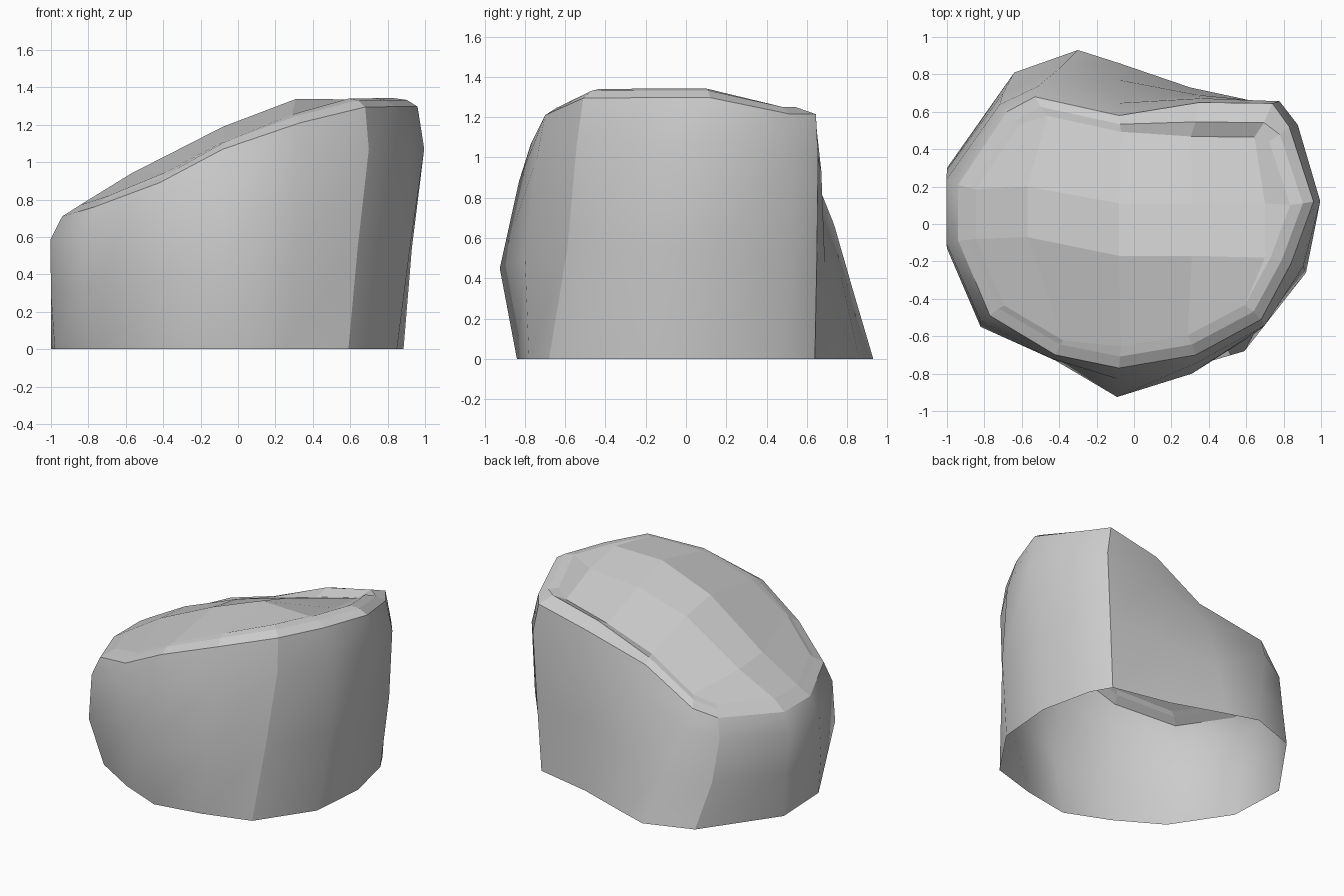
import bpy, bmesh, math
from mathutils import Vector

if "Cube" in bpy.data.objects:
    bpy.data.objects.remove(bpy.data.objects["Cube"])

# Contours, counter-clockwise seen from above, starting at the left side
rim = [(-.94, .21, .71), (-.94, -.09, .71), (-.77, -.49, .76), (-.42, -.70, .89),
       (-.08, -.77, 1.07), (.33, -.70, 1.21), (.68, -.51, 1.295), (.84, -.21, 1.297),
       (.96, .12, 1.297), (.83, .52, 1.215), (.74, .645, 1.215), (.35, .65, 1.13),
       (-.08, .58, .965), (-.53, .68, .805), (-.68, .60, .745)]
waist = [(-1, .29), (-1, -.13), (-.82, -.55), (-.42, -.73), (-.09, -.925), (.31, -.80),
         (.64, -.59), (.92, -.26), (.93, .12), (.85, .53), (.75, .65), (.34, .69),
         (-.08, .77), (-.40, .83), (-.70, .70)]
base = [(-1, .30), (-.98, -.13), (-.72, -.52), (-.40, -.71), (-.09, -.84), (.25, -.78),
        (.59, -.68), (.85, -.30), (.885, .12), (.80, .50), (.72, .64), (.30, .73),
        (-.08, .86), (-.30, .93), (-.64, .81)]
n = len(rim)

bm = bmesh.new()


def ring(points):
    return [bm.verts.new(p) for p in points]


def bridge(lower, upper, smooth):
    for i in range(n):
        j = (i + 1) % n
        f = bm.faces.new((lower[i], lower[j], upper[j], upper[i]))
        f.smooth = smooth


# Side wall, open at the bottom
rim_pts = [Vector(p) for p in rim]
mid_pts = [Vector((x, y, r.z * .42)) for (x, y), r in zip(waist, rim_pts)]
high_pts = []
for r, m in zip(rim_pts, mid_pts):
    p = r.lerp(m, .3)
    high_pts.append(Vector((p.x * 1.047, p.y * 1.015, p.z)))
r_base = ring([(x, y, 0) for x, y in base])
r_mid, r_high, r_rim = ring(mid_pts), ring(high_pts), ring(rim_pts)
bridge(r_base, r_mid, True)
bridge(r_mid, r_high, True)
bridge(r_high, r_rim, True)

# Bevel inside the rim, then a second band that steps down along the back right
step, left = (10, 11), (14, 0, 1, 2, 3)
lip = ring([(p.x * .94, p.y * (.84 if i in step else .92), p.z + .036)
            for i, p in enumerate(rim_pts)])
T = ring([(p.x * (.90 if i in left else .87),
           p.y * (.72 if i in step else .89 if i in left else .85),
           p.z + (-.01 if i in step else .06 if i in left else .045))
          for i, p in enumerate(rim_pts)])
bridge(r_rim, lip, False)
bridge(lip, T, False)

# Faceted sloping top with two ridge lines
F = ring([(-.57, -.07, .94), (-.08, -.17, 1.19), (.31, -.17, 1.338), (.70, -.18, 1.335)])
B = ring([(-.57, .20, .92), (-.08, .11, 1.14), (.31, .11, 1.25), (.70, .11, 1.28)])
top = [(T[1], T[2], T[3], F[0]), (T[6], T[7], F[3]), (T[7], T[8], B[3], F[3]),
       (T[8], T[9], T[10], B[3]), (T[13], T[14], T[0], B[0]), (T[0], T[1], F[0], B[0])]
for k in range(3):
    top += [(T[3 + k], T[4 + k], F[k + 1], F[k]),
            (F[k], F[k + 1], B[k + 1], B[k]),
            (B[k], B[k + 1], T[12 - k], T[13 - k])]
for verts in top:
    bm.faces.new(verts).smooth = False

# Keep steep creases and the three upright corners sharp
for e in bm.edges:
    if len(e.link_faces) == 2 and e.calc_face_angle(0) > math.radians(30):
        e.smooth = False
for i in (6, 10, 14):
    for a, b in ((r_base, r_mid), (r_mid, r_high), (r_high, r_rim)):
        bm.edges.get((a[i], b[i])).smooth = False

mesh = bpy.data.meshes.new("rock_stump")
bm.to_mesh(mesh)
bm.free()
obj = bpy.data.objects.new("rock_stump", mesh)
bpy.context.collection.objects.link(obj)
